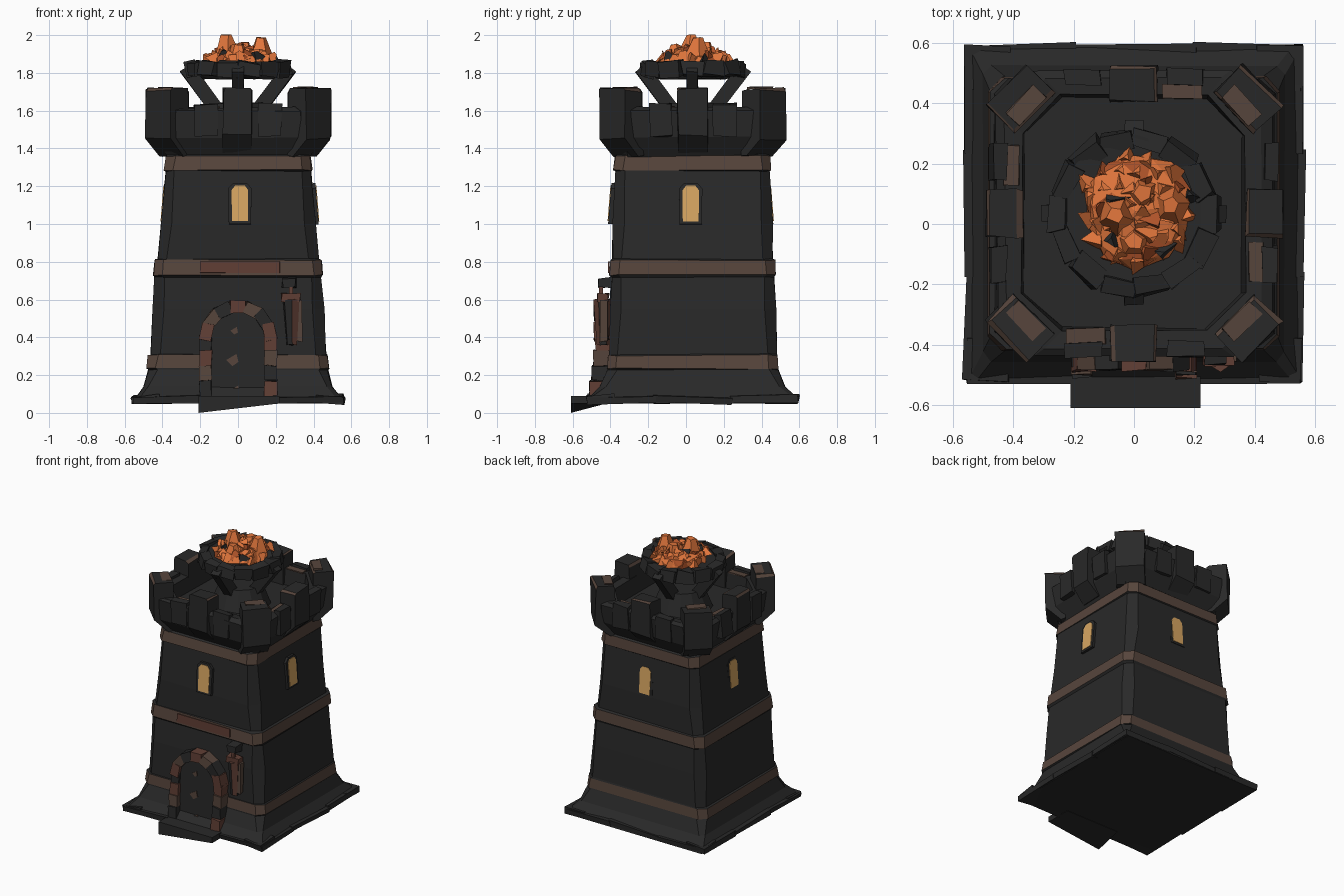
import bpy, bmesh, math, random
from mathutils import Matrix, Vector

random.seed(4)
if "Cube" in bpy.data.objects:
    bpy.data.objects.remove(bpy.data.objects["Cube"], do_unlink=True)


def material(name, rgb):
    m = bpy.data.materials.new(name)
    m.use_nodes = True
    m.diffuse_color = (*rgb, 1)
    m.node_tree.nodes["Principled BSDF"].inputs["Base Color"].default_value = (*rgb, 1)
    return m


STONE = material("charcoal stone", (0.022, 0.022, 0.022))
TRIM = material("brown trim", (0.095, 0.06, 0.045))
RUST = material("rusty brown", (0.12, 0.05, 0.036))
GLOW = material("amber window", (0.68, 0.38, 0.12))
FIRE = material("orange fire", (0.75, 0.18, 0.045))
EMBER = material("dark ember", (0.42, 0.085, 0.022))
CENTRE = Vector((0, 0.035, 0))


def finish(name, bm, mats, matrix=Matrix(), rough=0):
    for v in bm.verts:
        v.co += Vector([random.uniform(-rough, rough) for _ in range(3)])
    bmesh.ops.recalc_face_normals(bm, faces=bm.faces)
    me = bpy.data.meshes.new(name)
    bm.to_mesh(me)
    bm.free()
    for m in mats:
        me.materials.append(m)
    ob = bpy.data.objects.new(name, me)
    ob.matrix_world = matrix
    bpy.context.collection.objects.link(ob)
    return ob


def place(loc, yaw=0, pitch=0, roll=0):
    return (Matrix.Translation(loc) @ Matrix.Rotation(yaw, 4, 'Z')
            @ Matrix.Rotation(pitch, 4, 'Y') @ Matrix.Rotation(roll, 4, 'X'))


def block(name, size, matrix, mat=STONE, rough=0.0):
    bm = bmesh.new()
    bmesh.ops.create_cube(bm, size=1, matrix=Matrix.Diagonal((*size, 1)))
    return finish(name, bm, [mat], matrix, rough)


def cone(name, sides, r1, r2, height, matrix, mat=STONE, rough=0.0):
    bm = bmesh.new()
    bmesh.ops.create_cone(bm, cap_ends=True, segments=sides, radius1=r1, radius2=r2, depth=height)
    return finish(name, bm, [mat], matrix, rough)


def prism(name, outline, y0, y1, mat, matrix=Matrix()):
    """Extrude an x-z outline along y."""
    bm = bmesh.new()
    a, b = ([bm.verts.new((x, y, z)) for x, z in outline] for y in (y0, y1))
    bm.faces.new(a)
    bm.faces.new(b)
    for i in range(len(a)):
        j = (i + 1) % len(a)
        bm.faces.new((a[i], a[j], b[j], b[i]))
    return finish(name, bm, [mat], matrix)


def square_loft(name, rows, rough):
    """Stack chamfered square rings: half x, half y, chamfer, z, colour above."""
    bm = bmesh.new()
    rings = []
    for hx, hy, c, z, _ in rows:
        pts = [(hx, c - hy), (hx, hy - c), (hx - c, hy), (c - hx, hy),
               (-hx, hy - c), (-hx, c - hy), (c - hx, -hy), (hx - c, -hy)]
        rings.append([bm.verts.new((x, y, z)) for x, y in pts])
    for lo, hi, row in zip(rings, rings[1:], rows):
        for i in range(8):
            j = (i + 1) % 8
            bm.faces.new((lo[i], lo[j], hi[j], hi[i])).material_index = row[4]
    bm.faces.new(rings[0])
    bm.faces.new(rings[-1])
    return finish(name, bm, [STONE, TRIM], Matrix.Translation(CENTRE), rough)


# Tapering tower with three trim courses
square_loft("tower_body", [
    (.55, .555, .02, .05, 0), (.54, .55, .02, .085, 0), (.50, .49, .03, .14, 0),
    (.475, .45, .05, .23, 0), (.485, .455, .05, .235, 1), (.475, .45, .05, .305, 0),
    (.465, .445, .05, .31, 0), (.455, .44, .06, .55, 0), (.44, .43, .05, .72, 0),
    (.45, .442, .05, .73, 1), (.443, .435, .05, .81, 0), (.427, .425, .05, .815, 0),
    (.41, .423, .06, 1.0, 0), (.385, .41, .05, 1.28, 0), (.392, .418, .05, 1.285, 1),
    (.382, .41, .05, 1.36, 0), (.37, .4, .05, 1.37, 0)], 0.004)
block("front_trim_patch", (.42, .009, .06), place((.01, -.41, .77)), RUST, .003)

# Flared parapet with a sunken roof
square_loft("parapet", [
    (.37, .39, .05, 1.35, 0), (.44, .455, .1, 1.46, 0), (.455, .475, .13, 1.6, 0),
    (.425, .445, .13, 1.615, 0), (.37, .39, .13, 1.61, 0), (.36, .38, .12, 1.5, 0)], 0.006)


def merlon(name, width, depth, foot, loc, yaw):
    """Upright block with a slanted foot and worn brown top edges; +x is outward."""
    bm = bmesh.new()
    lean = [(-depth / 2, foot), (-depth / 2 + .03, foot), (depth / 2, foot + .09),
            (depth / 2, 1.72), (-depth / 2, 1.715)]
    a, b = ([bm.verts.new((x, s * width / 2, z)) for x, z in lean] for s in (-1, 1))
    bm.faces.new(a)
    bm.faces.new(b)
    for i in range(5):
        j = (i + 1) % 5
        bm.faces.new((a[i], a[j], b[j], b[i]))
    top = [e for e in bm.edges if all(v.co.z > 1.7 for v in e.verts)]
    bmesh.ops.bevel(bm, geom=random.sample(top, 2), offset=.014, segments=1,
                    affect='EDGES', material=1)
    finish(name, bm, [STONE, TRIM], place(loc, yaw), 0.006)


arch = [(-.042, -.095), (.042, -.095), (.044, .07), (.025, .095), (-.025, .095), (-.044, .07)]
for k, side in enumerate(("left", "back", "right", "front")):
    yaw = k * math.pi / 2
    out = Vector((math.cos(yaw), math.sin(yaw), 0))
    across = Vector((-out.y, out.x, 0))
    merlon(side + "_merlon", .155, .12, 1.38, CENTRE + out * .43, yaw)
    corner = CENTRE + (out + across) * .378
    diagonal = (out + across).normalized()
    merlon(side + "_corner_merlon", .19, .135, 1.36, corner, yaw + math.pi / 4)
    block(side + "_corner_worn_top", (.06, .13, .009),
          place(corner - diagonal * .03 + Vector((0, 0, 1.72)), yaw + math.pi / 4), TRIM, .004)

    # Low stones between the merlons, some worn brown
    for s in (-1, 1):
        block(side + "_parapet_stone", (.05, .12, .17),
              place(CENTRE + out * .45 + across * s * .17 + Vector((0, 0, 1.55)), yaw,
                    random.uniform(-.08, .08)), STONE, .006)
    block(side + "_worn_patch", (.05, .13, .009),
          place(CENTRE + out * .405 - across * .16 + Vector((0, 0, 1.617)), yaw), TRIM, .003)

    # Glowing window in a dark surround, leaning with the wall
    d = .398 if k % 2 == 0 else .418
    wall = place(CENTRE + Vector((.01, -.01, 1.075)), yaw + math.pi / 2, 0, -.08)
    prism(side + "_window_surround", [(x * 1.4, z * 1.15) for x, z in arch],
          -d - .012, -d + .06, STONE, wall)
    prism(side + "_window_pane", arch, -d - .016, -d - .01, GLOW, wall)

    # Rough foundation slabs
    for s, length in ((-1, .36), (0, .42), (1, .36)):
        block(side + "_foundation_slab", (.15, length, .035),
              place(CENTRE + out * .485 + across * s * .375 + Vector((0, 0, .075)),
                    yaw + random.uniform(-.03, .03), random.uniform(0, .12),
                    random.uniform(-.04, .04)), STONE, .005)

    # Slanted brazier strut
    block(side + "_brazier_strut", (.075, .06, .27),
          place(CENTRE + out * .195 + Vector((0, 0, 1.72)), yaw, .64), STONE, .004)

# Thin doorstep with one sagging front corner
step = prism("doorstep", [(-.21, .05), (.22, .05), (.22, .09), (-.21, .09)], -.61, -.42, STONE)
for v in step.data.vertices:
    if v.co.y < -.6 and v.co.x < 0 and v.co.z < .06:
        v.co.z = 0

# Door panel with worn chips
R, SPRING = .145, .39
outline = [(-R, .08), (R, .08)] + [(R * math.cos(t), SPRING + R * math.sin(t))
                                  for t in [i * math.pi / 8 for i in range(9)]]
prism("door", outline, -.462, -.38, STONE)
for x, z, w in ((-.02, .435, .04), (-.03, .28, .065), (-.015, .12, .05)):
    prism("door_chip", [(x - w / 2, z), (x, z - w / 2), (x + w / 2, z - .01), (x + w / 3, z + w / 2)],
          -.468, -.46, TRIM)

# Arch stones, alternating colours
arch_mats = (RUST, STONE, TRIM)
for i in range(7):
    t = (i + .5) * math.pi / 7
    block("arch_stone", (.065, .1, .088),
          place((.17 * math.cos(t), -.435, SPRING + .17 * math.sin(t)), 0, -t),
          arch_mats[i % 3], .005)
for s in (-1, 1):
    for i in range(4):
        block("jamb_stone", (.065, .12 - .01 * i, .08),
              place((s * .172, -.45 + .006 * i, .13 + .08 * i)),
              arch_mats[(i + (s < 0)) % 3], .005)

# Hanging lantern beside the door
block("lantern_arm", (.07, .07, .05), place((.27, -.43, .69)), STONE, .006)
block("lantern_chain", (.02, .02, .1), place((.28, -.45, .64)), RUST, .002)
bm = bmesh.new()
bmesh.ops.create_cone(bm, cap_ends=True, segments=6, radius1=.03, radius2=.05, depth=.24)
for i, f in enumerate(bm.faces):
    f.material_index = i % 2
finish("lantern_body", bm, [RUST, STONE], place((.285, -.44, .48)), .004)
block("lantern_cap", (.1, .06, .04), place((.28, -.44, .61)), RUST, .006)
block("lantern_side", (.022, .04, .22), place((.325, -.435, .49)), TRIM, .005)

# Brazier foot, bowl and rim
cone("brazier_foot", 12, .2, .14, .15, place(CENTRE + Vector((0, 0, 1.565))), STONE, .005)
cone("brazier_bowl", 12, .2, .26, .08, place(CENTRE + Vector((0, 0, 1.81))), STONE, .005)
for i in range(14):
    t = i * math.tau / 14
    block("brazier_rim_stone", (.06, .115, .08),
          place(CENTRE + Vector((.245 * math.cos(t), .245 * math.sin(t), 1.82)), t,
                random.uniform(-.3, .3), random.uniform(-.2, .2)), STONE, .009)

# Fire: a rough mound covered in jagged shards
bm = bmesh.new()
bmesh.ops.create_icosphere(bm, subdivisions=2, radius=1, matrix=Matrix.Diagonal((.18, .19, .075, 1)))
for f in bm.faces:
    f.material_index = int(random.random() < .2)
finish("fire_mound", bm, [FIRE, EMBER], place((.01, .045, 1.855)), .012)
for i in range(44):
    t, r = i * 2.4, .185 * math.sqrt((i + .5) / 44)
    loc = Vector((.01 + r * math.cos(t), .045 + r * math.sin(t), 1.925 - 1.6 * r * r))
    mat = STONE if i % 11 == 9 else EMBER if i % 6 == 5 else FIRE
    cone("fire_shard", 3, .05, .012, .055,
         place(loc, t, random.uniform(-.2, .9), random.uniform(-.6, .6)), mat, .008)
for x, y, top in ((-.06, .03, 2.0), (.12, .06, 1.985), (.03, .1, 1.96), (0, -.06, 1.95)):
    cone("tall_flame", 5, .07, .03, .1, place((x, y, top - .05), x * 9), FIRE, .006)
